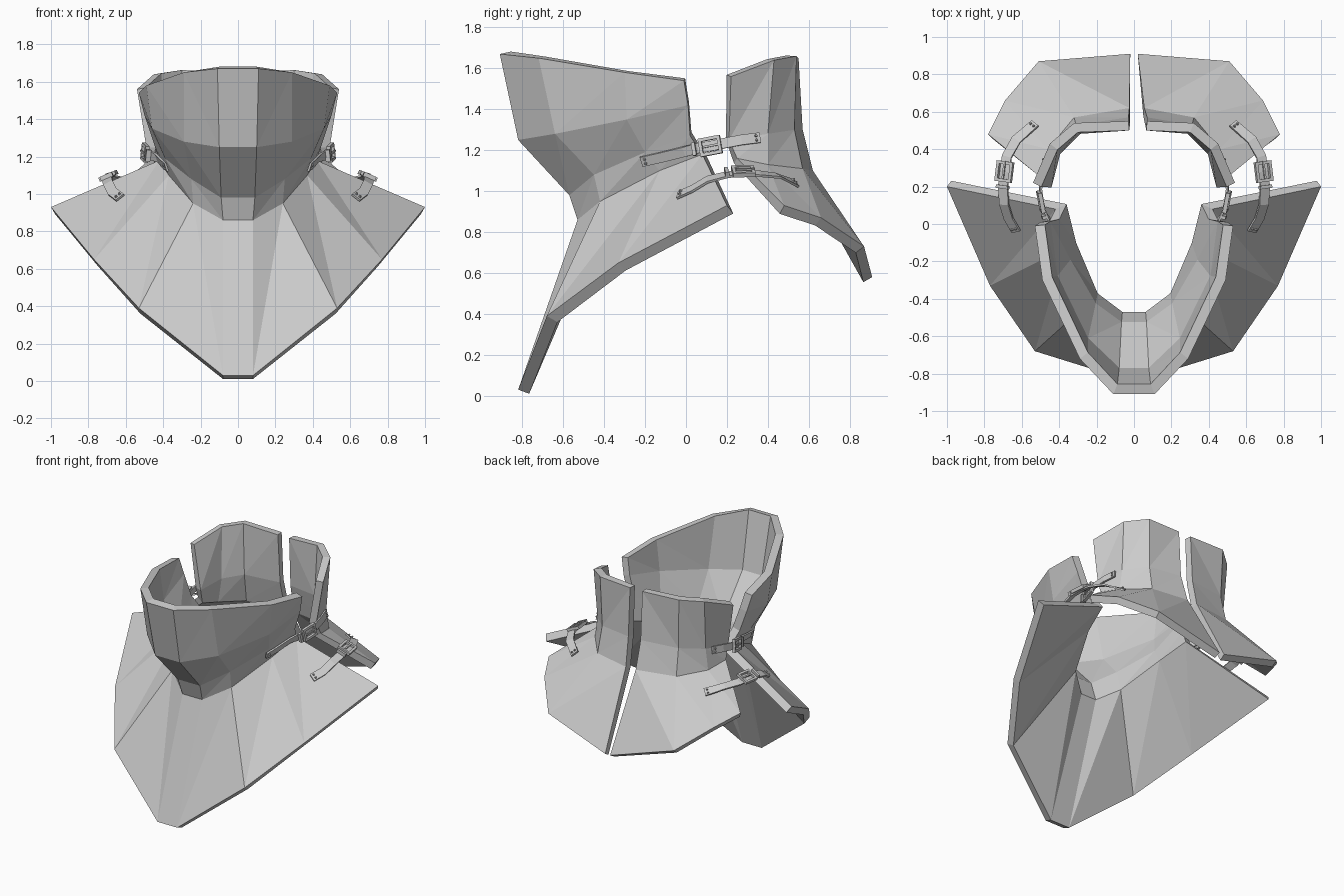
import bpy, bmesh
from mathutils import Vector, Matrix
from mathutils.bvhtree import BVHTree

if "Cube" in bpy.data.objects:
    bpy.data.objects.remove(bpy.data.objects["Cube"])


def mesh_object(name, verts, faces):
    me = bpy.data.meshes.new(name)
    me.from_pydata([tuple(v) for v in verts], [], faces)
    me.update()
    ob = bpy.data.objects.new(name, me)
    bpy.context.collection.objects.link(ob)
    return ob


def shell(name, rows, thickness):
    """Faceted thick plate from rows of points; returns its outer surface tree."""
    n = len(rows[0])
    verts = [Vector(p) for row in rows for p in row]
    faces = []
    for r in range(len(rows) - 1):
        for c in range(n - 1):
            a, e = r * n + c, r * n + c + 1
            b, d = a + n, e + n
            mid = sum(verts[i].x for i in (a, b, d, e))
            if abs(mid) < 1e-4:
                faces.append((a, b, d, e))
            elif mid > 0:
                faces += [(a, b, e), (b, d, e)]
            else:
                faces += [(a, b, d), (a, d, e)]
    ob = mesh_object(name, verts, faces)
    m = ob.modifiers.new("thickness", 'SOLIDIFY')
    m.thickness, m.offset = thickness, -1
    m.use_even_offset = True
    return BVHTree.FromPolygons(verts, faces)


def flip(p, s):
    return (p[0] * s, p[1], p[2])


# front plate: flared collar, neck crease and pointed bib (right half, mirrored)
front = [
    [(.11, -.91, 1.67), (.29, -.72, 1.65), (.49, -.30, 1.58), (.53, -.01, 1.54)],
    [(.10, -.82, 1.25), (.29, -.64, 1.28), (.46, -.29, 1.35), (.50, .01, 1.42)],
    [(.09, -.57, .98), (.25, -.45, 1.08), (.39, -.20, 1.19), (.45, .02, 1.27)],
    [(.08, -.53, .86), (.24, -.42, .95), (.37, -.13, 1.10), (.42, .08, 1.18)],
    [(.08, -.82, .03), (.53, -.68, .39), (.77, -.33, .65), (1.0, .20, .93)],
]
front_tree = shell("front_plate",
                   [[flip(p, -1) for p in reversed(r)] + r for r in front], .055)

# back plates: two halves with a gap between them
back = [
    [(.05, .55, 1.65), (.32, .54, 1.66), (.45, .43, 1.64), (.54, .22, 1.56)],
    [(.05, .57, 1.30), (.31, .53, 1.30), (.44, .40, 1.28), (.49, .21, 1.25)],
    [(.04, .62, 1.10), (.32, .57, 1.11), (.46, .40, 1.13), (.50, .25, 1.16)],
    [(.02, .91, .58), (.51, .87, .73), (.69, .66, .87), (.78, .48, .93)],
]
back_trees = {}
for s, side in ((1, "right"), (-1, "left")):
    rows = [[flip(p, s) for p in r] for r in back]
    for r, dx in zip(rows, (.02, .02, .015, 0)):
        r[0] = (r[0][0] + dx, r[0][1], r[0][2])
    if s > 0:
        rows = [r[::-1] for r in rows]
    back_trees[s] = shell("back_plate_" + side, rows, .05)


def box(bm, frame, center, size):
    m = frame @ Matrix.Translation(center) @ Matrix.Diagonal((*size, 1))
    bmesh.ops.create_cube(bm, size=1, matrix=m)


def disc(bm, frame, x, y, z, radius):
    bmesh.ops.create_cone(bm, cap_ends=True, segments=8, radius1=radius,
                          radius2=radius * .6, depth=.012,
                          matrix=frame @ Matrix.Translation((x, y, z)))


def strap(name, path, out, s, width, buckle_at):
    # path points: (position, tag) - tag f/b rests on front/back plate, '-' is free
    pts, nrm = [], []
    for p, tag in path:
        p, n = Vector(flip(p, s)), Vector(flip(out, s)).normalized()
        if tag != '-':
            tree = front_tree if tag == 'f' else back_trees[s]
            p, n, _, _ = tree.find_nearest(p)
            p = p + n * .014
        pts.append(p)
        nrm.append(n)
    frames = []
    for i, p in enumerate(pts):
        t = (pts[min(i + 1, len(pts) - 1)] - pts[max(i - 1, 0)]).normalized()
        w = nrm[i].cross(t).normalized()
        n = t.cross(w)
        f = Matrix((t, w, n)).transposed().to_4x4()
        f.translation = p
        frames.append(f)
    # leather ribbon
    h, th = width / 2, .006
    verts, faces = [], []
    for f in frames:
        verts += [f @ Vector((0, y, z)) for y, z in ((-h, -th), (h, -th), (h, th), (-h, th))]
    for i in range(len(frames) - 1):
        for k in range(4):
            a, b = i * 4 + k, i * 4 + (k + 1) % 4
            faces.append((a, b, b + 4, a + 4))
    last = 4 * (len(frames) - 1)
    faces += [(3, 2, 1, 0), tuple(last + k for k in range(4))]
    mesh_object(name, verts, faces)
    # buckle frame, prong, keeper loop and rivets
    bm = bmesh.new()
    f, L, W, b = frames[buckle_at], .11, width + .04, .016
    for e in (-1, 1):
        box(bm, f, (e * (L - b) / 2, 0, .008), (b, W, .022))
        box(bm, f, (0, e * (W - b) / 2, .008), (L, b, .022))
    box(bm, f, (.01, 0, .018), (L * .85, .010, .010))
    box(bm, f, (-L * .75, 0, .006), (.018, width + .014, .026))
    for i in (0, len(frames) - 1):
        d = .02 if i == 0 else -.02
        disc(bm, frames[i], d, width * .22, .010, .008)
        disc(bm, frames[i], d, -width * .22, .010, .008)
    me = bpy.data.meshes.new(name + "_buckle")
    bm.to_mesh(me)
    bm.free()
    bpy.context.collection.objects.link(bpy.data.objects.new(name + "_buckle", me))


# neck straps and shoulder straps, both sides
neck_path = [((.39, -.22, 1.14), 'f'), ((.41, -.12, 1.165), 'f'), ((.44, -.01, 1.19), 'f'),
             ((.475, .06, 1.21), '-'), ((.49, .12, 1.22), '-'), ((.50, .19, 1.235), '-'),
             ((.49, .27, 1.25), 'b'), ((.46, .36, 1.26), 'b')]
shoulder_path = [((.63, -.04, .98), 'f'), ((.67, .03, 1.01), 'f'), ((.69, .11, 1.05), 'f'),
                 ((.70, .20, 1.08), '-'), ((.69, .28, 1.09), '-'), ((.68, .36, 1.085), '-'),
                 ((.63, .45, 1.075), '-'), ((.54, .55, 1.06), 'b')]
for s, side in ((1, "right"), (-1, "left")):
    strap("neck_strap_" + side, neck_path, (1, -.1, .1), s, .05, 4)
    strap("shoulder_strap_" + side, shoulder_path, (.45, 0, 1), s, .055, 4)
